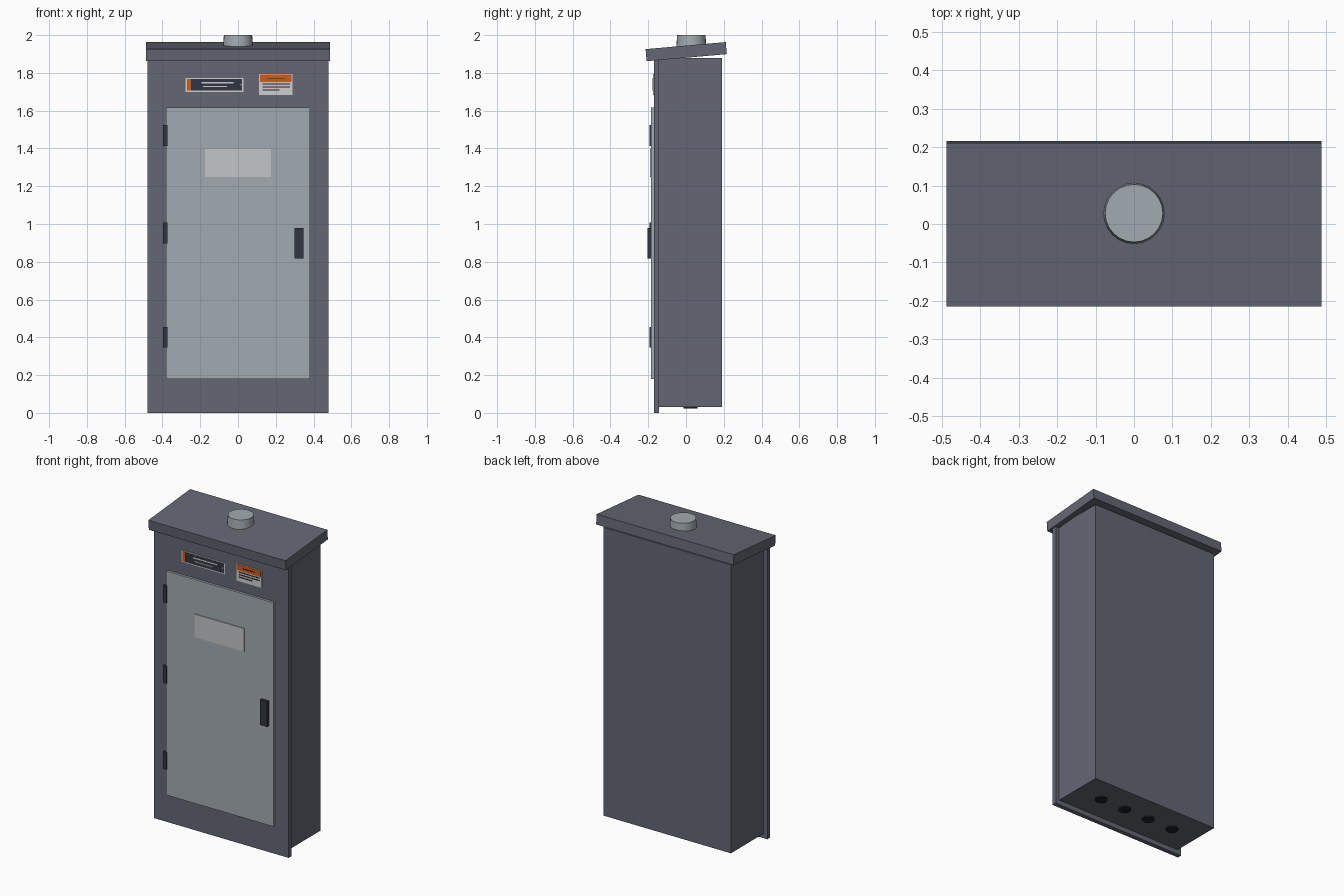
import bpy, math

old = bpy.data.objects.get("Cube")
if old:
    bpy.data.objects.remove(old, do_unlink=True)


def material(name, r, g, b):
    m = bpy.data.materials.new(name)
    m.use_nodes = True
    m.diffuse_color = (r, g, b, 1)
    m.node_tree.nodes["Principled BSDF"].inputs["Base Color"].default_value = (r, g, b, 1)
    return m


slate = material("slate_grey", 0.127, 0.137, 0.175)
pale = material("pale_grey", 0.36, 0.41, 0.44)
dark = material("charcoal", 0.03, 0.037, 0.054)
plate = material("plate_grey", 0.55, 0.56, 0.57)
white = material("label_white", 0.62, 0.62, 0.62)
orange = material("warning_orange", 0.66, 0.1, 0.008)
black = material("near_black", 0.013, 0.014, 0.018)


def box(name, mat, x, y, z):
    """Box from (min, max) pairs on each axis."""
    bpy.ops.mesh.primitive_cube_add(size=1, location=[sum(p) / 2 for p in (x, y, z)])
    ob = bpy.context.object
    ob.name = name
    ob.scale = [p[1] - p[0] for p in (x, y, z)]
    bpy.ops.object.transform_apply(location=False, rotation=False, scale=True)
    ob.data.materials.append(mat)
    return ob


def drum(name, mat, r1, r2, x, y, z):
    bpy.ops.mesh.primitive_cone_add(vertices=24, radius1=r1, radius2=r2, depth=z[1] - z[0],
                                    location=(x, y, sum(z) / 2))
    ob = bpy.context.object
    ob.name = name
    ob.data.materials.append(mat)
    bpy.ops.object.shade_smooth_by_angle(angle=math.radians(35))


# Enclosure and front frame
box("cabinet_body", slate, (-0.452, 0.452), (-0.145, 0.19), (0.03, 1.88))
box("front_frame", slate, (-0.478, 0.478), (-0.17, -0.142), (0, 1.87))

# Sloping roof and vent
roof = box("sloped_roof", slate, (-0.487, 0.487), (-0.213, 0.213), (1.88, 1.944))
roof.location = (0, 0.001, 1.9125)
roof.rotation_euler.x = math.radians(5)
drum("roof_vent", pale, 0.08, 0.075, 0, 0.028, (1.93, 2.0))

# Door with name plate, hinges and latch
box("door", pale, (-0.38, 0.38), (-0.185, -0.168), (0.18, 1.617))
box("door_plate", plate, (-0.175, 0.175), (-0.191, -0.184), (1.25, 1.398))
for i, z in enumerate((0.401, 0.953, 1.469)):
    box(f"hinge_{i + 1}", dark, (-0.398, -0.374), (-0.193, -0.169), (z - 0.055, z + 0.055))
box("latch_handle", dark, (0.298, 0.348), (-0.204, -0.184), (0.818, 0.98))


# Labels: stacked thin plates on the frame
def sticker(name, mat, layer, x, z):
    box(name, mat, x, (-0.174 - 0.0015 * layer, -0.169), z)


sticker("id_label_border", white, 0, (-0.278, 0.028), (1.7, 1.774))
sticker("id_label_face", dark, 1, (-0.27, 0.022), (1.706, 1.768))
sticker("id_label_stripe", orange, 2, (-0.27, -0.248), (1.706, 1.768))
sticker("id_label_bar_1", white, 2, (-0.194, -0.025), (1.745, 1.753))
sticker("id_label_bar_2", white, 2, (-0.185, -0.057), (1.725, 1.73))
sticker("id_label_mark", white, 2, (0.012, 0.018), (1.734, 1.742))

sticker("warning_label_face", white, 0, (0.112, 0.288), (1.683, 1.795))
sticker("warning_label_header", orange, 1, (0.116, 0.284), (1.753, 1.791))
sticker("warning_label_title", black, 2, (0.155, 0.245), (1.769, 1.774))
for i, right in enumerate((0.275, 0.275, 0.22)):
    z = 1.742 - 0.016 * i
    sticker(f"warning_label_line_{i + 1}", black, 1, (0.13, right), (z - 0.003, z + 0.003))

# Cable knockouts on the underside
for i in range(4):
    drum(f"knockout_{i + 1}", black, 0.037, 0.037, -0.27 + 0.18 * i, 0.024, (0.024, 0.034))
